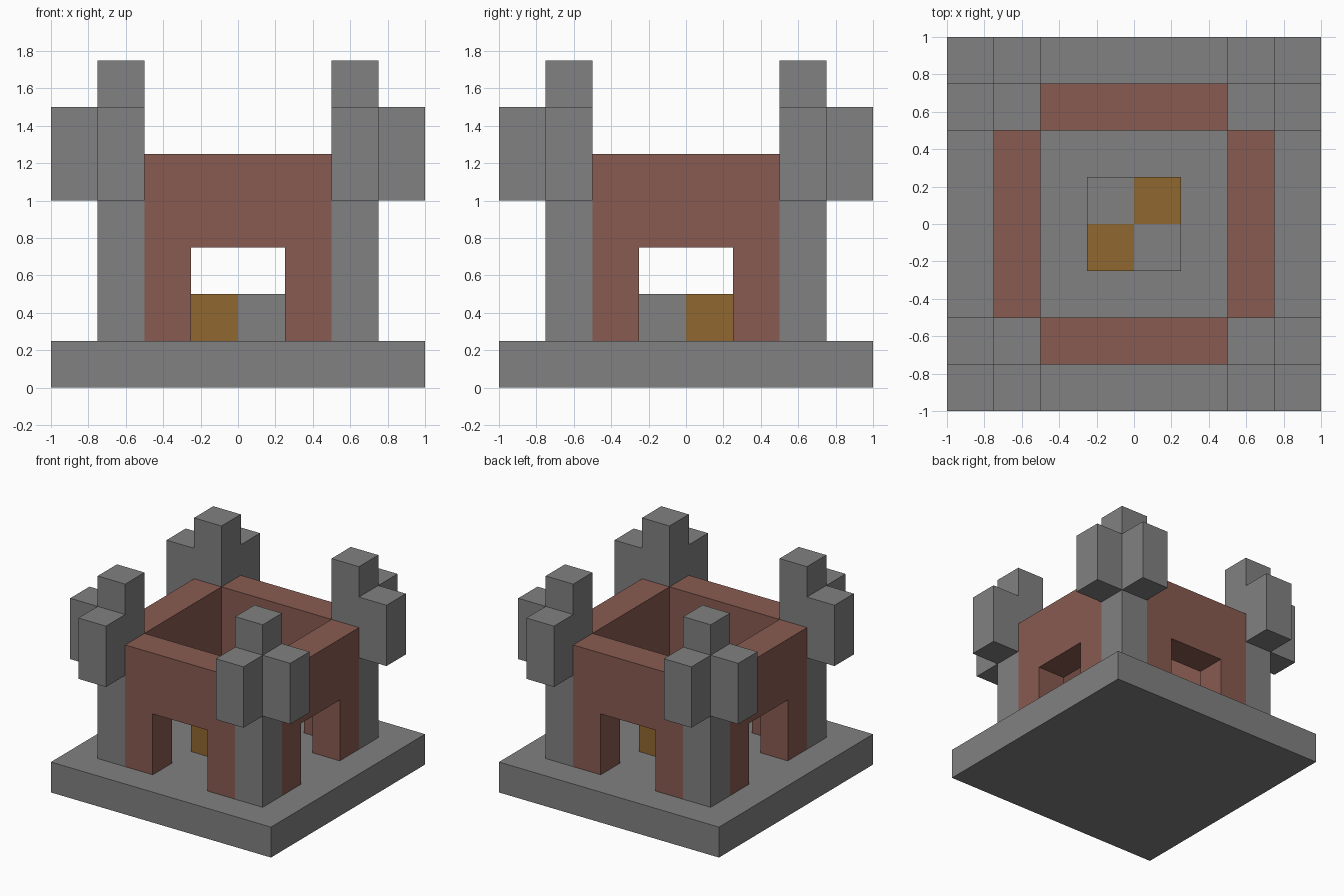
import bpy
import bmesh
from math import pi
from mathutils import Matrix, Vector

cube = bpy.data.objects.get("Cube")
if cube:
    bpy.data.objects.remove(cube, do_unlink=True)


def make_material(name, color):
    mat = bpy.data.materials.new(name)
    mat.use_nodes = True
    mat.diffuse_color = color
    mat.node_tree.nodes["Principled BSDF"].inputs["Base Color"].default_value = color
    return mat


stone = make_material("stone grey", (0.22, 0.22, 0.22, 1))
brick = make_material("brick red", (0.246, 0.104, 0.082, 1))
gold = make_material("dull gold", (0.28, 0.14, 0.031, 1))


def add_object(name, bm, mat, turn=0):
    bmesh.ops.transform(bm, matrix=Matrix.Rotation(turn * pi / 2, 4, "Z"), verts=bm.verts)
    bmesh.ops.recalc_face_normals(bm, faces=bm.faces)
    mesh = bpy.data.meshes.new(name)
    bm.to_mesh(mesh)
    bm.free()
    mesh.materials.append(mat)
    obj = bpy.data.objects.new(name, mesh)
    bpy.context.collection.objects.link(obj)


def add_box(name, low, high, mat, turn=0):
    low, high = Vector(low), Vector(high)
    bm = bmesh.new()
    bmesh.ops.create_cube(bm, size=1)
    bmesh.ops.scale(bm, vec=high - low, verts=bm.verts)
    bmesh.ops.translate(bm, vec=(low + high) / 2, verts=bm.verts)
    add_object(name, bm, mat, turn)


def add_gate_wall(name, turn):
    # Arch-shaped outline extruded through the wall thickness
    half = [(0.25, 0.75), (0.25, 0.25), (0.5, 0.25), (0.5, 1.25)]
    outline = half + [(-x, z) for x, z in reversed(half)]
    bm = bmesh.new()
    face = bm.faces.new([bm.verts.new((x, -0.75, z)) for x, z in outline])
    result = bmesh.ops.extrude_face_region(bm, geom=[face])
    moved = [v for v in result["geom"] if isinstance(v, bmesh.types.BMVert)]
    bmesh.ops.translate(bm, vec=(0, 0.25, 0), verts=moved)
    add_object(name, bm, brick, turn)


# Base slab
add_box("base", (-1, -1, 0), (1, 1, 0.25), stone)

# Four gate walls, corner towers and their overhanging turrets
walls = ["front", "left", "back", "right"]
corners = ["back_left", "back_right", "front_right", "front_left"]
for turn in range(4):
    add_gate_wall(walls[turn] + "_gate_wall", turn)
    corner = corners[turn]
    add_box(corner + "_tower", (0.5, 0.5, 0.25), (0.75, 0.75, 1.75), stone, turn)
    add_box(corner + "_turret_a", (0.75, 0.5, 1), (1, 0.75, 1.5), stone, turn)
    add_box(corner + "_turret_b", (0.5, 0.75, 1), (0.75, 1, 1.5), stone, turn)

# Checkered blocks in the courtyard
for turn in range(4):
    add_box(corners[turn] + "_courtyard_block", (0, 0, 0.25), (0.25, 0.25, 0.5),
            stone if turn % 2 else gold, turn)
